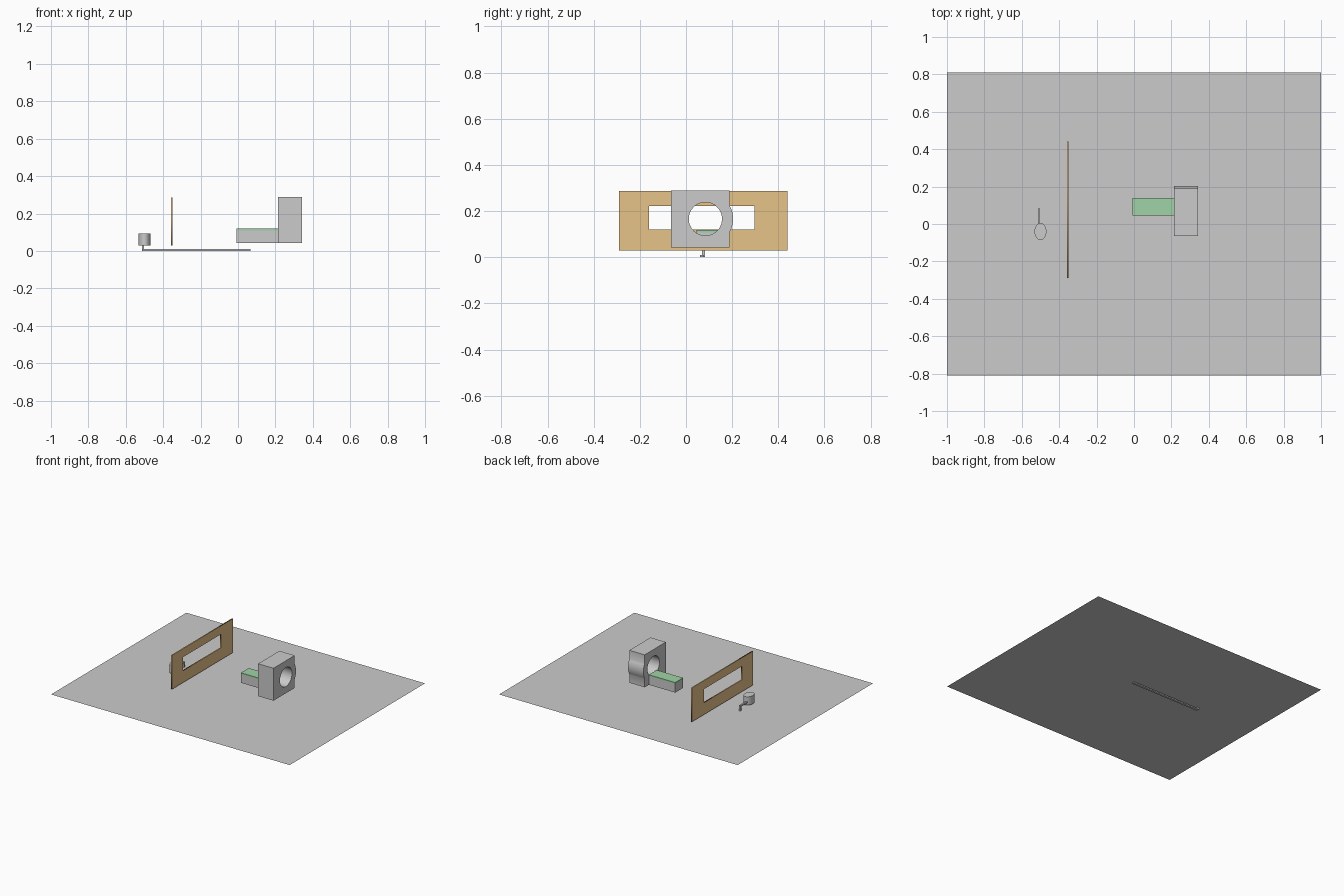
import bpy, math
from math import pi, cos, sin

if "Cube" in bpy.data.objects:
    bpy.data.objects.remove(bpy.data.objects["Cube"])


def paint(ob, name, color):
    m = bpy.data.materials.new(name)
    m.diffuse_color = (*color, 1)
    m.use_nodes = True
    m.node_tree.nodes["Principled BSDF"].inputs["Base Color"].default_value = m.diffuse_color
    ob.data.materials.append(m)


def box(name, lo, hi):
    bpy.ops.mesh.primitive_cube_add(size=1, location=[(a + b) / 2 for a, b in zip(lo, hi)])
    ob = bpy.context.object
    ob.name = name
    ob.scale = [b - a for a, b in zip(lo, hi)]
    bpy.ops.object.transform_apply(location=False, rotation=False, scale=True)
    return ob


def slab(name, x0, x1, loops):
    """Outline plus holes drawn in the YZ plane, extruded from x0 to x1."""
    cu = bpy.data.curves.new(name, 'CURVE')
    cu.dimensions = '2D'
    cu.fill_mode = 'BOTH'
    cu.extrude = (x1 - x0) / 2
    for pts in loops:
        sp = cu.splines.new('POLY')
        sp.points.add(len(pts) - 1)
        for p, (y, z) in zip(sp.points, pts):
            p.co = (y, z, 0, 1)
        sp.use_cyclic_u = True
    ob = bpy.data.objects.new(name, cu)
    bpy.context.collection.objects.link(ob)
    ob.rotation_euler = (pi / 2, 0, pi / 2)
    ob.location.x = (x0 + x1) / 2
    bpy.ops.object.select_all(action='DESELECT')
    ob.select_set(True)
    bpy.context.view_layer.objects.active = ob
    bpy.ops.object.convert(target='MESH')
    return bpy.context.object


def rect(y0, z0, y1, z1):
    return [(y0, z0), (y1, z0), (y1, z1), (y0, z1)]


def arc(y, z, r, a0, a1, n):
    return [(y + r * cos(a0 + (a1 - a0) * i / n), z + r * sin(a0 + (a1 - a0) * i / n))
            for i in range(n + 1)]


# Thin ground sheet
bpy.ops.mesh.primitive_plane_add(size=2, location=(0, 0, 0.016))
floor = bpy.context.object
floor.name = "floor_sheet"
floor.scale = (1, 0.81, 1)
bpy.ops.object.transform_apply(location=False, rotation=False, scale=True)

# Framed panel with window
panel = slab("window_panel", -0.358, -0.35,
             [rect(-0.29, 0.03, 0.44, 0.287), rect(-0.16, 0.12, 0.297, 0.223)])
paint(panel, "wood", (0.8, 0.55, 0.25))

# Block with rounded bulge on one side and a round bore
cy, cz, r = 0.084, 0.166, 0.12
a = math.acos((0.189 - cy) / r)
outline = ([(-0.065, 0.043), (0.189, 0.043)] + arc(cy, cz, r, -a, a, 12)
           + [(0.189, 0.289), (-0.065, 0.289)])
block = slab("bored_block", 0.214, 0.343, [outline, arc(cy, cz, 0.072, 0, 2 * pi, 48)[:-1]])
bpy.ops.object.shade_smooth_by_angle()

# Arm with green top
box("arm_base", (-0.007, 0.045, 0.043), (0.214, 0.139, 0.108))
top = box("arm_top", (-0.007, 0.045, 0.108), (0.214, 0.139, 0.119))
paint(top, "green", (0.35, 0.65, 0.38))

# Oval drum
bpy.ops.mesh.primitive_cylinder_add(vertices=32, radius=1, depth=0.063,
                                    location=(-0.5, -0.04, 0.0615))
drum = bpy.context.object
drum.name = "drum"
drum.scale = (0.032, 0.045, 1)
bpy.ops.object.transform_apply(location=False, rotation=False, scale=True)
bpy.ops.object.shade_smooth_by_angle()

# Pipe from the drum, down and under the floor
box("pipe_arm", (-0.514, -0.01, 0.046), (-0.502, 0.082, 0.058))
box("pipe_drop", (-0.514, 0.07, 0.0), (-0.502, 0.082, 0.058))
box("pipe_run", (-0.514, 0.06, 0.0), (0.066, 0.077, 0.009))
